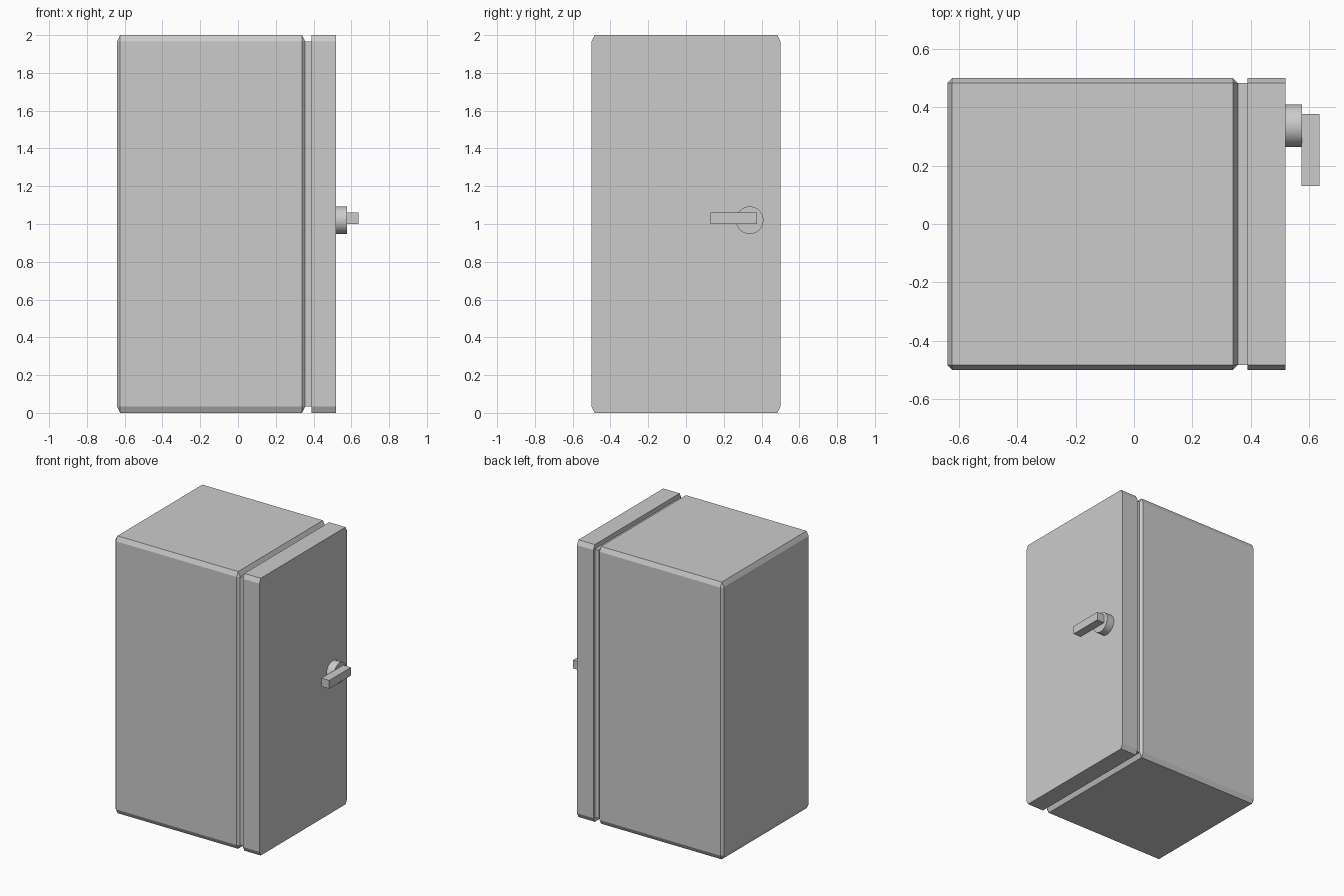
import bpy, bmesh
from math import pi
from mathutils import Matrix, Vector

if "Cube" in bpy.data.objects:
    bpy.data.objects.remove(bpy.data.objects["Cube"])


def box(name, lo, hi, chamfer=0.0, long_edges_only=False):
    """Box between two corners; the chamfer is a fraction of each side length."""
    lo, hi = Vector(lo), Vector(hi)
    bm = bmesh.new()
    bmesh.ops.create_cube(bm, size=1)
    if chamfer:
        edges = [e for e in bm.edges if not long_edges_only
                 or abs(e.verts[0].co.x - e.verts[1].co.x) > 0.5]
        bmesh.ops.bevel(bm, geom=edges, offset=chamfer, offset_type='OFFSET',
                        segments=1, profile=0.5, affect='EDGES')
    bmesh.ops.scale(bm, vec=hi - lo, verts=bm.verts)
    bmesh.ops.translate(bm, vec=(lo + hi) / 2, verts=bm.verts)
    return finish(name, bm)


def finish(name, bm):
    mesh = bpy.data.meshes.new(name)
    bm.to_mesh(mesh)
    bm.free()
    obj = bpy.data.objects.new(name, mesh)
    bpy.context.collection.objects.link(obj)
    return obj


# Cabinet body, chamfered on every edge
box("cabinet_body", (-0.64, -0.5, 0), (0.356, 0.5, 2), 0.0165)

# Recessed seal between body and door
box("door_seal", (0.35, -0.483, 0.033), (0.395, 0.483, 1.967))

# Door slab, chamfered only at its four corners
box("door", (0.389, -0.5, 0), (0.52, 0.5, 2), 0.0165, True)

# Round handle base
bm = bmesh.new()
bmesh.ops.create_cone(bm, cap_ends=True, segments=32, radius1=0.073,
                      radius2=0.073, depth=0.061,
                      matrix=Matrix.Translation((0.5465, 0.337, 1.02))
                      @ Matrix.Rotation(pi / 2, 4, 'Y'))
base = finish("handle_base", bm)
bpy.context.view_layer.objects.active = base
base.select_set(True)
bpy.ops.object.shade_smooth_by_angle()

# Lever handle
box("handle_lever", (0.575, 0.13, 1.0), (0.637, 0.377, 1.06))
